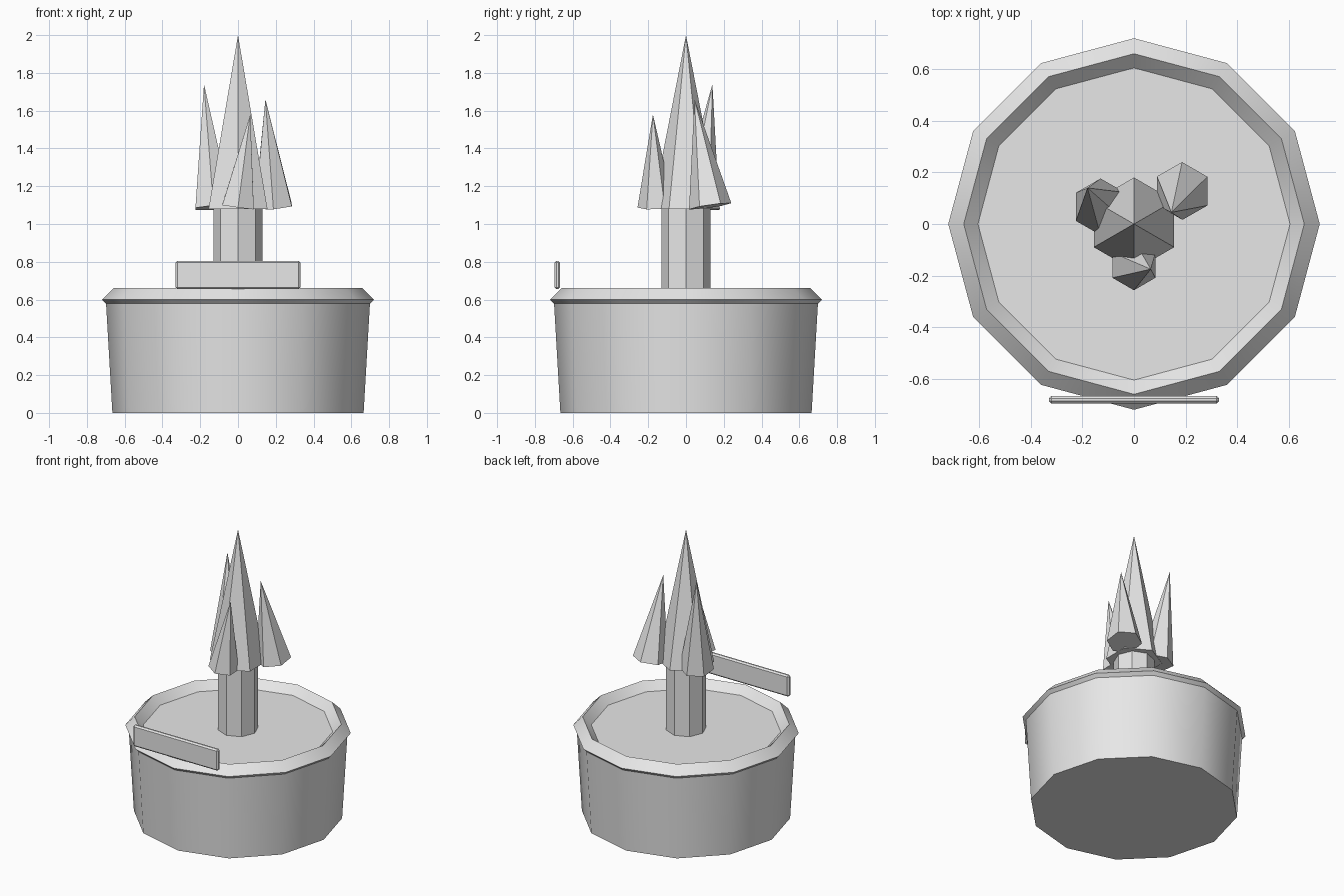
import bpy, bmesh
from math import radians, sin, cos, pi
from mathutils import Vector, Matrix

old = bpy.data.objects.get("Cube")
if old:
    bpy.data.objects.remove(old, do_unlink=True)

GREY = (0.8, 0.8, 0.8, 1)
grey = bpy.data.materials.new("plain grey")
grey.use_nodes = True
grey.diffuse_color = GREY
grey.node_tree.nodes["Principled BSDF"].inputs["Base Color"].default_value = GREY


def finish(name, bm, smooth=False):
    bmesh.ops.recalc_face_normals(bm, faces=bm.faces)
    mesh = bpy.data.meshes.new(name)
    bm.to_mesh(mesh)
    bm.free()
    mesh.materials.append(grey)
    obj = bpy.data.objects.new(name, mesh)
    bpy.context.collection.objects.link(obj)
    if smooth:
        bpy.ops.object.select_all(action='DESELECT')
        obj.select_set(True)
        bpy.context.view_layer.objects.active = obj
        bpy.ops.object.shade_smooth_by_angle(angle=radians(35))
    return obj


def cone(name, sides, r1, r2, base, tip, smooth=False):
    """Cone or frustum from base to tip, with a corner facing +y."""
    base, tip = Vector(base), Vector(tip)
    axis = tip - base
    turn = Vector((0, 0, 1)).rotation_difference(axis).to_matrix().to_4x4()
    place = (Matrix.Translation((base + tip) / 2) @ turn
             @ Matrix.Rotation(pi / 2, 4, 'Z'))
    bm = bmesh.new()
    # the primitive's first corner is on y, so undo the quarter turn
    bmesh.ops.create_cone(bm, cap_ends=True, segments=sides, radius1=r1,
                          radius2=r2, depth=axis.length,
                          matrix=place @ Matrix.Rotation(-pi / 2, 4, 'Z'))
    bmesh.ops.remove_doubles(bm, verts=bm.verts, dist=0.0001)
    return finish(name, bm, smooth)


# Tapered pot, closed at soil level
cone("pot", 12, 0.665, 0.70, (0, 0, 0), (0, 0, 0.605), smooth=True)

# Rim: ring with a diamond section
bm = bmesh.new()
rings = []
for i in range(12):
    a = i * pi / 6
    rings.append([bm.verts.new(((0.66 + dr) * cos(a), (0.66 + dr) * sin(a), 0.6 + dz))
                  for dr, dz in ((0.06, 0), (0, 0.06), (-0.06, 0), (0, -0.06))])
for i in range(12):
    p, q = rings[i], rings[(i + 1) % 12]
    for j in range(4):
        k = (j + 1) % 4
        bm.faces.new((p[j], q[j], q[k], p[k]))
finish("pot_rim", bm, smooth=True)

# Trunk and pointed crowns
cone("trunk", 8, 0.13, 0.13, (0, 0, 0.58), (0, 0, 1.12))
cone("main_crown", 6, 0.18, 0, (0, 0, 1.08), (0, 0, 2))
cone("right_crown", 6, 0.11, 0, (-0.13, 0.067, 1.087), (-0.18, 0.14, 1.74))
cone("left_crown", 6, 0.113, 0, (0.187, 0.128, 1.094), (0.145, 0.045, 1.66))
cone("front_crown", 6, 0.097, 0, (0, -0.16, 1.09), (0.065, -0.175, 1.58))

# Bevelled plaque standing on the front of the rim
bm = bmesh.new()
bmesh.ops.create_cube(bm, size=1, matrix=Matrix.Translation((0, -0.681, 0.73))
                      @ Matrix.Diagonal((0.66, 0.03, 0.15, 1)))
bmesh.ops.bevel(bm, geom=bm.edges[:], offset=0.01, segments=1, affect='EDGES')
finish("plaque", bm)
